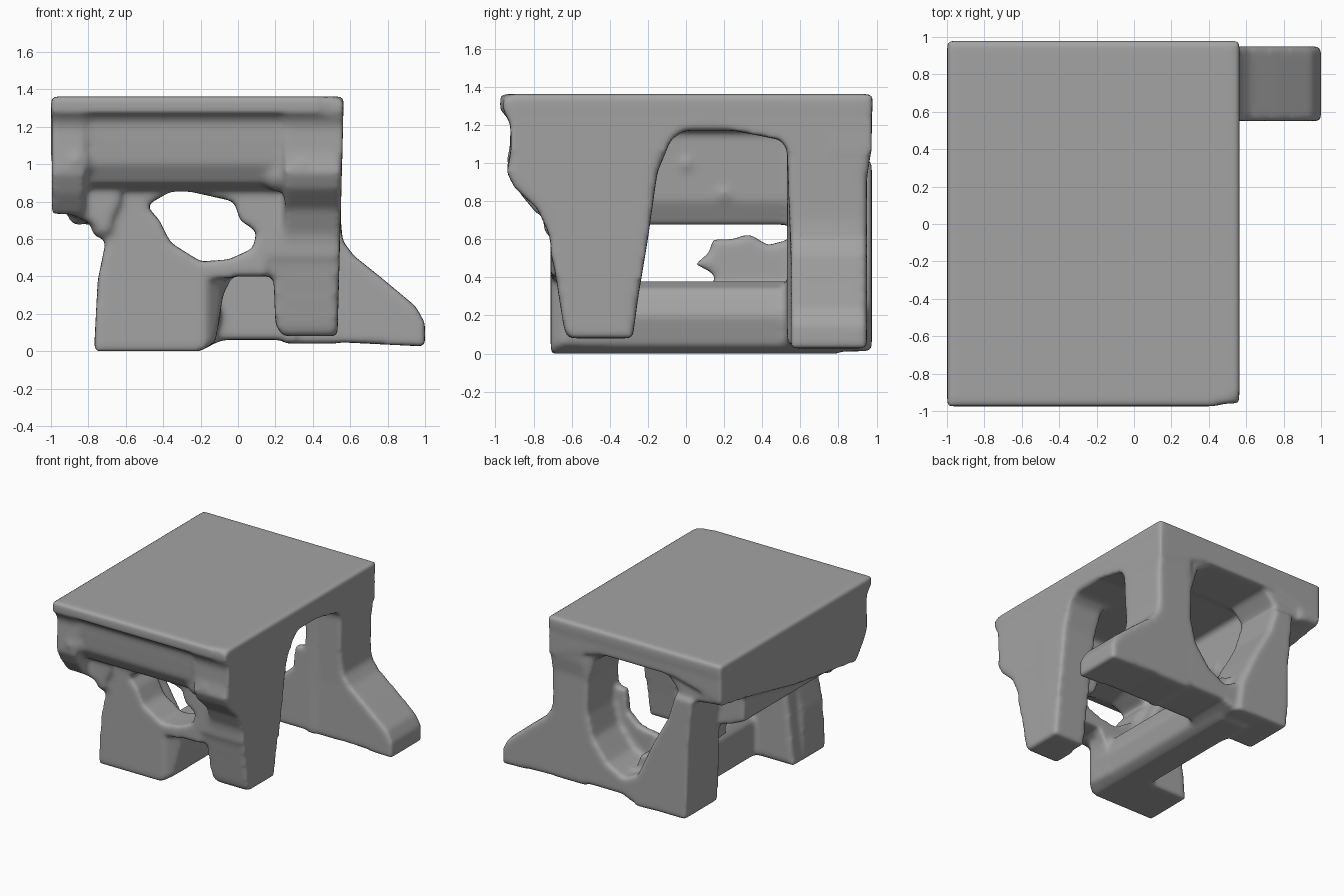
import bpy, bmesh

if "Cube" in bpy.data.objects:
    bpy.data.objects.remove(bpy.data.objects["Cube"])

parts = []


def prism(name, pts, axis, a, b):
    """Extrude a 2D outline along an axis from a to b."""
    def place(p, t):
        u, v = p
        return {'x': (t, u, v), 'y': (u, t, v), 'z': (u, v, t)}[axis]
    bm = bmesh.new()
    lo = [bm.verts.new(place(p, a)) for p in pts]
    hi = [bm.verts.new(place(p, b)) for p in pts]
    n = len(pts)
    bm.faces.new(lo)
    bm.faces.new(hi[::-1])
    for i in range(n):
        j = (i + 1) % n
        bm.faces.new((lo[j], lo[i], hi[i], hi[j]))
    bmesh.ops.recalc_face_normals(bm, faces=bm.faces[:])
    me = bpy.data.meshes.new(name)
    bm.to_mesh(me)
    bm.free()
    ob = bpy.data.objects.new(name, me)
    bpy.context.collection.objects.link(ob)
    parts.append(ob)
    return ob


def activate(ob):
    bpy.ops.object.select_all(action='DESELECT')
    ob.select_set(True)
    bpy.context.view_layer.objects.active = ob


def cut(ob, pts, axis, a, b):
    """Punch an outline through a part."""
    cutter = prism("hole_cutter", pts, axis, a, b)
    parts.remove(cutter)
    cutter.hide_render = True
    activate(ob)
    m = ob.modifiers.new("hole", 'BOOLEAN')
    m.operation, m.solver, m.object = 'DIFFERENCE', 'EXACT', cutter
    bpy.ops.object.modifier_apply(modifier=m.name)
    bpy.data.objects.remove(cutter)


def lump(name, loc, r):
    bpy.ops.mesh.primitive_ico_sphere_add(subdivisions=3, radius=r, location=loc)
    ob = bpy.context.object
    ob.name = name
    bpy.ops.object.transform_apply(location=True, rotation=True, scale=True)
    parts.append(ob)


# Top slab with one softer corner, and thicker core beneath
prism("top_slab", [(-1, -.975), (.42, -.975), (.50, -.96), (.565, -.91), (.565, .98), (-1, .98)],
      'z', 1.27, 1.362)
prism("top_core", [(-.97, -.9), (.54, -.9), (.56, .97), (-.99, .97)], 'z', 1.17, 1.3)

# Right side panel: front leg, arch and back leg
right = prism("right_panel", [
    (-.96, 1.34), (-.96, 1.28), (-.92, 1.2), (-.92, 1.06), (-.94, .95), (-.9, .87), (-.78, .76),
    (-.72, .63), (-.68, .4), (-.64, .13), (-.6, .08), (-.28, .08), (-.25, .3), (-.2, .6),
    (-.15, .95), (-.08, 1.12), (0, 1.18), (.15, 1.19), (.5, 1.12), (.53, 1.07), (.55, .5),
    (.55, .04), (.95, .04), (.93, .3), (.93, .8), (.97, 1.05), (.97, 1.34)],
    'x', .25, .562)
cut(right, [(.563, 1.25), (.8, 1.25), (.8, 0), (.53, 0)], 'y', -1.2, 1.2)

# Front wall with leg arch and ragged window
front = prism("front_wall", [
    (-.78, .95), (-.70, .62), (-.75, .38), (-.77, 0), (-.2, 0), (-.12, .05), (-.08, .3),
    (-.03, .4), (.19, .4), (.20, .14), (.24, .08), (.5, .08), (.53, .2), (.545, .95)],
    'y', -.71, -.43)
cut(front, [(-.49, .78), (-.33, .87), (-.02, .80), (.01, .70), (.1, .64), (.08, .55),
            (-.05, .49), (-.2, .48), (-.36, .58), (-.42, .70)], 'y', -1.2, 0)
cut(front, [(-.24, -.76), (0, -.76), (0, -.5), (-.06, -.5), (-.09, -.62), (-.15, -.69)],
    'z', -.1, .39)
cut(front, [(-.8, .03), (-.6, .03), (-.64, .13), (-.70, .5), (-.8, .5)], 'x', .15, .7)
prism("front_left_leg", [(-.76, 0), (-.3, 0), (-.3, .4), (-.42, .6), (-.52, .8), (-.75, .85), (-.7, .6)],
      'y', -.6, -.29)

# Front apron: overhanging, sloped inward below
prism("front_apron", [(-.96, 1.34), (-.96, 1.28), (-.91, 1.23), (-.89, 1.0), (-.83, .9),
                      (-.70, .85), (-.5, .87), (-.45, 1.34)], 'x', -.93, .5)

# Back wall with flared foot and large oval opening
back = prism("back_wall", [
    (-1, 1.34), (-1, 1.04), (-.74, .99), (-.70, .6), (-.68, .03), (-.2, .01), (-.08, .06),
    (.3, .06), (1, .025), (1, .15), (.95, .24), (.77, .39), (.62, .51), (.56, .59), (.55, .7),
    (.56, 1.34)], 'y', .55, .95)
cut(back, [(.22, .9), (.16, 1.09), (.05, 1.16), (-.48, 1.16), (-.58, 1.05), (-.5, .8),
           (-.36, .55), (-.22, .26), (-.1, .2), (.05, .28), (.18, .45), (.23, .65)], 'y', 0, 1.5)
prism("back_top_rail", [(-1, 1.06), (-.55, 1.17), (.1, 1.17), (.56, 1.05), (.56, 1.34), (-1, 1.34)],
      'y', .75, .975)
prism("back_left_leg", [(-.73, 1), (-.70, .6), (-.68, .02), (-.22, .02), (-.25, .25), (-.38, .55),
                        (-.52, .8), (-.58, 1.0)], 'y', .55, .975)

# Left apron: outer skirt dropping to the front, and deeper inner rail
prism("left_apron", [
    (.97, 1.34), (.97, 1.03), (.5, .95), (0, .84), (-.5, .77), (-.78, .73), (-.87, .84),
    (-.93, .95), (-.92, 1.2), (-.96, 1.28), (-.96, 1.34)], 'x', -.995, -.82)
prism("left_inner_rail", [(-.95, .95), (-.94, .75), (-.8, .69), (-.69, .67), (-.63, .8), (-.6, 1.3),
                          (-.95, 1.3)], 'y', -.75, .6)

# Low beam joining the left legs
prism("low_beam", [(-.42, 0), (-.2, 0), (-.13, .04), (-.09, .2), (-.14, .34), (-.25, .38),
                   (-.37, .36), (-.42, .28)], 'y', -.55, .8)

# Ragged leftover webs inside
prism("back_web", [(-.25, .06), (.3, .06), (.33, 1.15), (.25, 1.1), (.22, .74), (.13, .72),
                   (.12, .55), (.02, .46), (-.2, .42)], 'y', .53, .6)
prism("inner_flap", [(.58, .3), (.13, .36), (.16, .41), (.05, .47), (.12, .53), (.14, .6), (.24, .6),
                     (.33, .63), (.43, .57), (.58, .61)], 'x', -.47, -.40)

# Melted lumps on the front corners and under the left edge
for x, y, z, r in [(-.87, -.83, 1.02, .11), (.34, -.80, .98, .14), (.22, -.79, .95, .10),
                   (-.72, -.68, .67, .07), (-.85, -.6, .73, .06), (-.78, -.1, .72, .05),
                   (-.8, .3, .74, .07), (-.67, .2, .84, .06), (-.66, 0, 1.0, .06)]:
    lump("lump", (x, y, z), r)

# Fuse everything into one softly rounded body
bpy.ops.object.select_all(action='DESELECT')
for ob in parts:
    ob.select_set(True)
bpy.context.view_layer.objects.active = parts[0]
bpy.ops.object.join()
body = bpy.context.object
body.name = "table_body"
rm = body.modifiers.new("fuse", 'REMESH')
rm.mode, rm.voxel_size = 'VOXEL', .018
sm = body.modifiers.new("soften", 'SMOOTH')
sm.factor, sm.iterations = .5, 9
for m in (rm.name, sm.name):
    bpy.ops.object.modifier_apply(modifier=m)
bpy.ops.object.shade_smooth()

# Darker grey finish
grey = bpy.data.materials.new("dark_grey")
grey.diffuse_color = (.37, .37, .37, 1)
grey.use_nodes = True
grey.node_tree.nodes["Principled BSDF"].inputs["Base Color"].default_value = grey.diffuse_color
body.data.materials.clear()
body.data.materials.append(grey)
